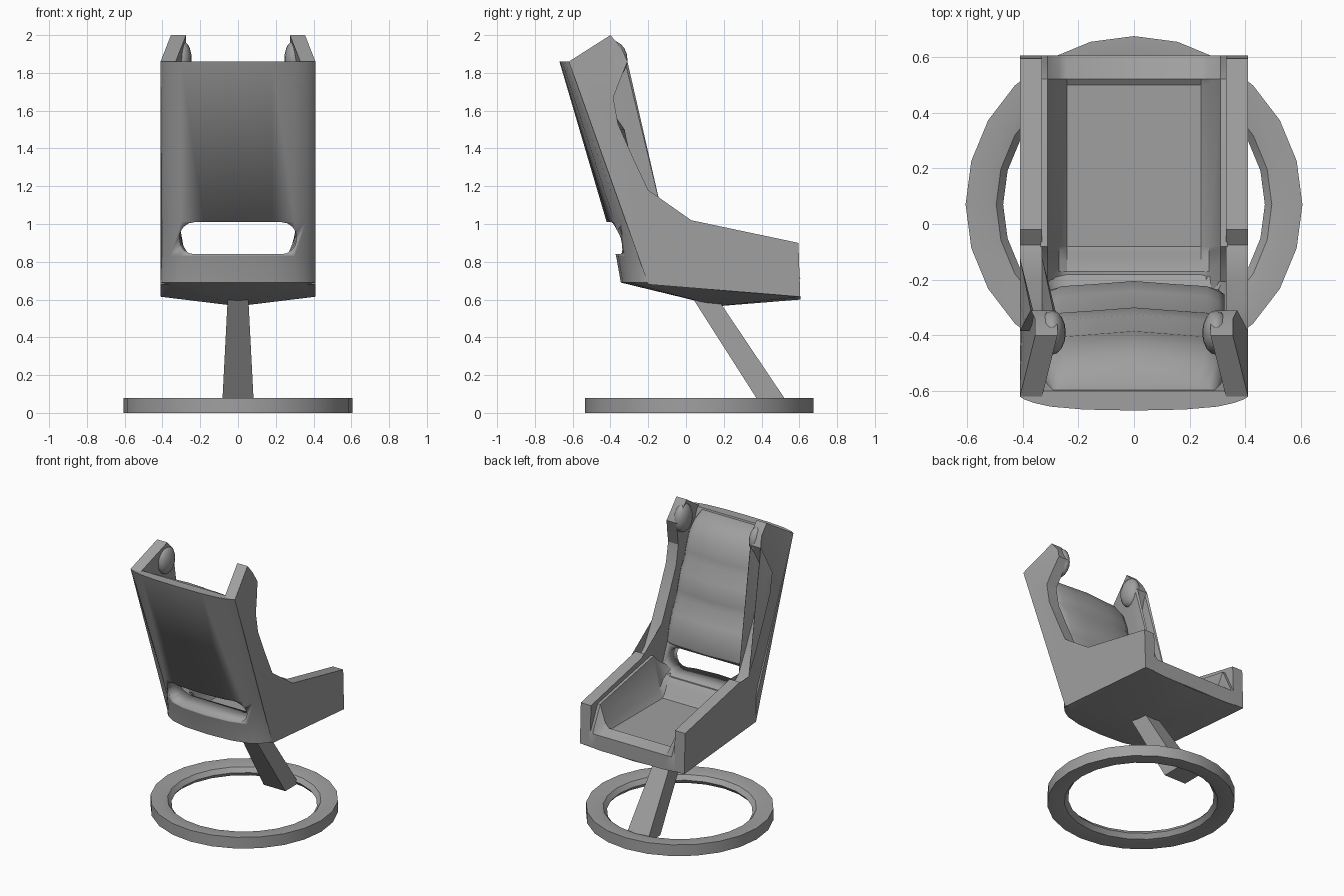
import bpy, bmesh, math

if "Cube" in bpy.data.objects:
    bpy.data.objects.remove(bpy.data.objects["Cube"], do_unlink=True)

grey = bpy.data.materials.new("mid_grey")
grey.use_nodes = True
grey.diffuse_color = (0.35, 0.35, 0.35, 1)
grey.node_tree.nodes["Principled BSDF"].inputs["Base Color"].default_value = (0.35, 0.35, 0.35, 1)


def finish(name, bm, angle=30):
    bmesh.ops.remove_doubles(bm, verts=bm.verts, dist=1e-4)
    bmesh.ops.recalc_face_normals(bm, faces=bm.faces)
    mesh = bpy.data.meshes.new(name)
    bm.to_mesh(mesh)
    bm.free()
    mesh.materials.append(grey)
    obj = bpy.data.objects.new(name, mesh)
    bpy.context.collection.objects.link(obj)
    bpy.ops.object.select_all(action='DESELECT')
    obj.select_set(True)
    bpy.context.view_layer.objects.active = obj
    bpy.ops.object.shade_smooth_by_angle(angle=math.radians(angle))
    return obj


def loft(name, rings, section_closed=True, path_closed=False, angle=30):
    """Skin a list of equal-length sections, capping closed ends."""
    bm = bmesh.new()
    rows = [[bm.verts.new(p) for p in ring] for ring in rings]
    n = len(rows[0])
    pairs = list(zip(rows, rows[1:]))
    if path_closed:
        pairs.append((rows[-1], rows[0]))
    for a, b in pairs:
        for i in range(n if section_closed else n - 1):
            j = (i + 1) % n
            bm.faces.new((a[i], a[j], b[j], b[i]))
    if section_closed and not path_closed:
        caps = [bm.faces.new(rows[0]), bm.faces.new(rows[-1])]
        bmesh.ops.triangulate(bm, faces=caps)
    return finish(name, bm, angle)


def mirrored(half):
    """Complete a section whose points run from +x inwards."""
    return half + [(-x, y, z) for x, y, z in reversed(half) if x > 0]


def corner_y(z):
    """Line where the side panels meet the rounded back."""
    return -0.62 + (1.86 - max(z, 0.83)) * 0.408


# Base ring with a rounded inner edge
ring_profile = [(.605, 0), (.605, .08), (.54, .08), (.495, .07),
                (.47, .04), (.495, .01), (.54, 0)]
turns = [math.tau * i / 24 for i in range(24)]
loft("base_ring", [[(r * math.cos(t), .07 + r * math.sin(t), z) for r, z in ring_profile]
                   for t in turns], path_closed=True)

# Slanted post
loft("post", [[(-w, a, z), (w, a, z), (w, b, z), (-w, b, z)]
              for w, a, b, z in [(.085, .41, .56, .02), (.055, .04, .17, .60)]])

# Side panels: armrest and wing in one outline, wing tops leaning inwards
outline = [(-.62, 1.86), (-.40, 2.0), (-.34, 1.93), (-.31, 1.86), (-.35, 1.76),
           (-.385, 1.67), (-.36, 1.53), (-.28, 1.35), (-.2, 1.18), (-.12, 1.03),
           (-.075, .99), (-.02, 1.03), (.595, .90), (.605, .615), (-.2, .68), (-.2, .83)]


def lean(y, z):
    return .055 * min(1, max(0, (z - 1.68) / .25)) * min(1, max(0, (y + .62) / .22))


for side, sign in (("left", 1), ("right", -1)):
    loft(side + "_panel", [[(sign * (x - lean(y, z)), y, z) for y, z in outline]
                           for x in (.41, .33)])
    # Head bolster pad
    bm = bmesh.new()
    bmesh.ops.create_uvsphere(bm, u_segments=16, v_segments=10, radius=1)
    for v in bm.verts:
        x, y, z = v.co
        v.co = (sign * (.295 + .05 * x), -.39 + .08 * y, 1.87 + .1 * z)
    finish(side + "_head_bolster", bm, 60)

# Rounded back shell
bulge = [(.41, 0), (.395, .2), (.36, .45), (.30, .72), (.18, .93), (0, 1)]


def back_edge(z, yc):
    ys = corner_y(z)
    return mirrored([(x, ys + (yc - ys) * t, z) for x, t in bulge])


levels = [(.69, -.345), (.83, -.37), (1.01, -.42), (1.86, -.67)]
shell = loft("back_shell", [back_edge(z, yc) + [(-.33, corner_y(z) + .02, z),
                                               (.33, corner_y(z) + .02, z)]
                            for z, yc in levels])

# Lumbar slot cut through the shell
slot = []
for cx, cz, start in ((.23, .93, 0), (-.23, .93, 90), (-.23, .92, 180), (.23, .92, 270)):
    for k in range(5):
        a = math.radians(start + 22.5 * k)
        slot.append((cx + .08 * math.cos(a), cz + .08 * math.sin(a)))
cutter = loft("slot_cutter", [[(x, y, z) for x, z in slot] for y in (-.7, 0)])
cutter.hide_render = True
cut = shell.modifiers.new("slot", 'BOOLEAN')
cut.operation = 'DIFFERENCE'
cut.solver = 'EXACT'
cut.object = cutter
bpy.context.view_layer.objects.active = shell
bpy.ops.object.modifier_apply(modifier="slot")
bpy.data.objects.remove(cutter, do_unlink=True)

# Faceted underside coming to a low point
bm = bmesh.new()
rim = back_edge(.69, -.345) + [(-.41, .605, .615), (0, .605, .60), (.41, .605, .615)]
rim_verts = [bm.verts.new(p) for p in rim]
tip = bm.verts.new((0, .17, .565))
for i, v in enumerate(rim_verts):
    bm.faces.new((v, rim_verts[(i + 1) % len(rim)], tip))
finish("underside", bm, 15)

# Seat pad with raised inner sides: y, seat height, side height
seat = [(.605, .605, .61), (.605, .71, .71), (.52, .735, .885), (.50, .72, .89),
        (-.08, .72, 1.0), (-.10, .74, .98), (-.13, .80, .95), (-.17, .835, .92),
        (-.25, .835, .87)]
loft("seat_pad", [mirrored([(.335, y, top), (.31, y, top),
                            (.27, y, low + (top - low) * .2), (.24, y, low)])
                  for y, low, top in seat], section_closed=False)

# Puffed back cushion: height, front position, half width
cushion = [(1.015, -.26, .31), (1.04, -.22, .325), (1.13, -.215, .325), (1.24, -.25, .325),
           (1.33, -.31, .325), (1.38, -.31, .325), (1.50, -.335, .325), (1.58, -.39, .325),
           (1.63, -.395, .325), (1.73, -.43, .325), (1.80, -.485, .31), (1.85, -.57, .29)]
rings = []
for z, y, w in cushion:
    back = corner_y(z)
    depth = y - back
    rings.append(mirrored([(w, back, z), (w, back + depth * .5, z), (w * .93, back + depth * .75, z),
                           (w * .8, back + depth * .92, z), (w * .4, y, z), (0, y + .01, z)]))
loft("back_cushion", rings, angle=50)
